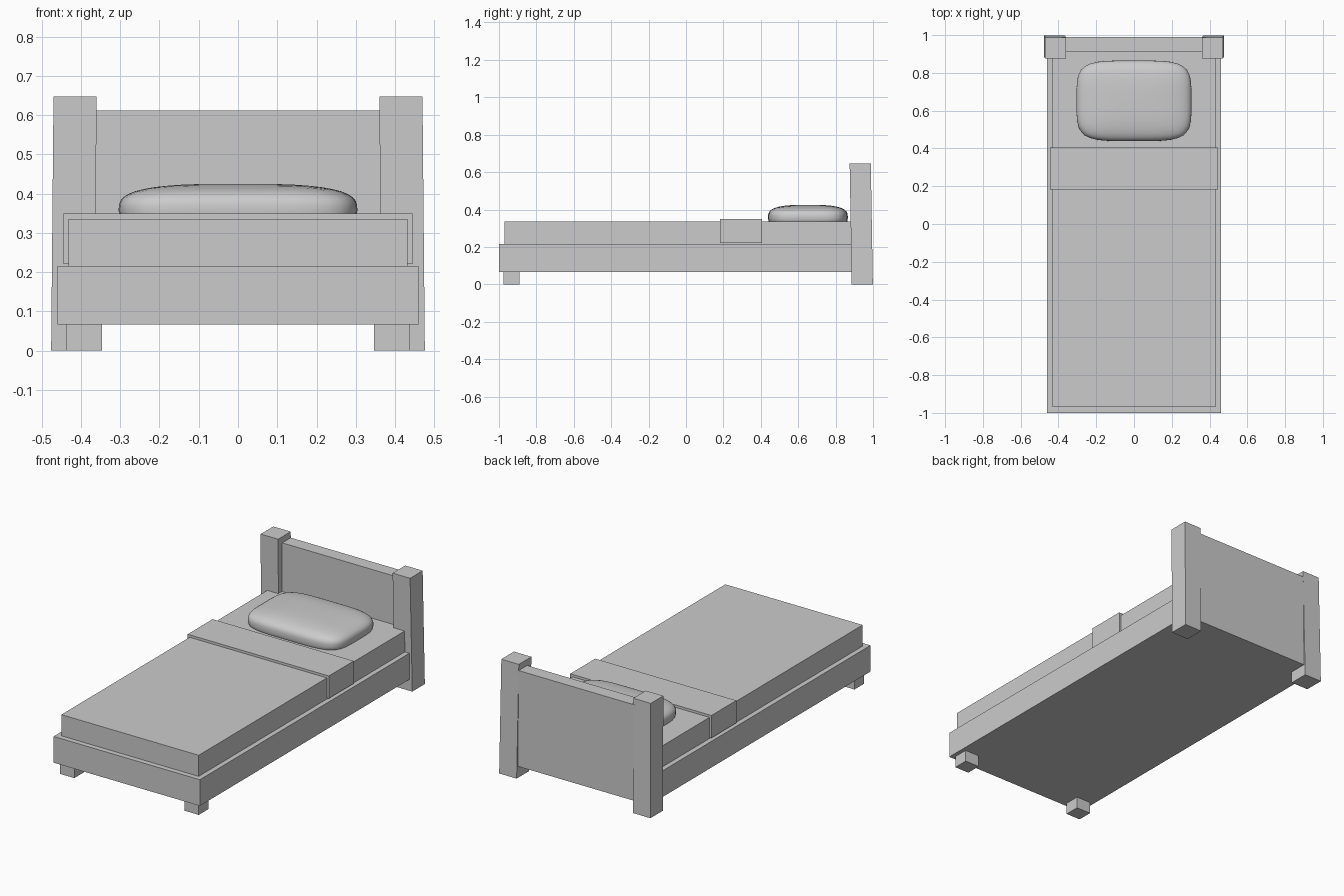
import bpy, bmesh
from mathutils import Vector

if "Cube" in bpy.data.objects:
    bpy.data.objects.remove(bpy.data.objects["Cube"])


def finish(bm, name):
    bmesh.ops.recalc_face_normals(bm, faces=bm.faces)
    me = bpy.data.meshes.new(name)
    bm.to_mesh(me)
    bm.free()
    ob = bpy.data.objects.new(name, me)
    bpy.context.collection.objects.link(ob)
    return ob


def box(name, x, y, z, lean=(0, 0)):
    """Box from ranges; lean shifts the top face in x and y."""
    bm = bmesh.new()
    bmesh.ops.create_cube(bm, size=1)
    for v in bm.verts:
        top = v.co.z > 0
        v.co = Vector([r[0] if c < 0 else r[1] for c, r in zip(v.co, (x, y, z))])
        if top:
            v.co.x += lean[0]
            v.co.y += lean[1]
    return finish(bm, name)


# Bed base, mattress and folded blanket band
box("bed_frame", (-0.46, 0.46), (-1.0, 0.98), (0.066, 0.215))
box("mattress", (-0.432, 0.432), (-0.97, 0.92), (0.21, 0.335))
box("blanket_fold", (-0.444, 0.444), (0.182, 0.406), (0.221, 0.349))

# Headboard panel between leaning posts
box("headboard_panel", (-0.38, 0.38), (0.912, 0.989), (0.066, 0.612))
for side, s in (("left", -1), ("right", 1)):
    xs = sorted((s * 0.366, s * 0.476))
    box(f"{side}_post", xs, (0.886, 0.999), (0, 0.647), (-s * 0.006, -0.011))
    xs = sorted((s * 0.346, s * 0.437))
    box(f"{side}_front_foot", xs, (-0.977, -0.89), (0, 0.075))

# Pillow: gridded cube pushed onto a soft squarish ellipsoid
bm = bmesh.new()
bmesh.ops.create_cube(bm, size=2)
bmesh.ops.subdivide_edges(bm, edges=bm.edges[:], cuts=11, use_grid_fill=True)
N_PLAN, N_SIDE = 4.5, 3.0
for v in bm.verts:
    a, b, c = (abs(t) for t in v.co)
    plan = (a ** N_PLAN + b ** N_PLAN) ** (1 / N_PLAN)
    v.co /= (plan ** N_SIDE + c ** N_SIDE) ** (1 / N_SIDE)
    v.co = Vector((v.co.x * 0.304, 0.652 + v.co.y * 0.213, 0.359 + v.co.z * 0.066))
pillow = finish(bm, "pillow")
for p in pillow.data.polygons:
    p.use_smooth = True
